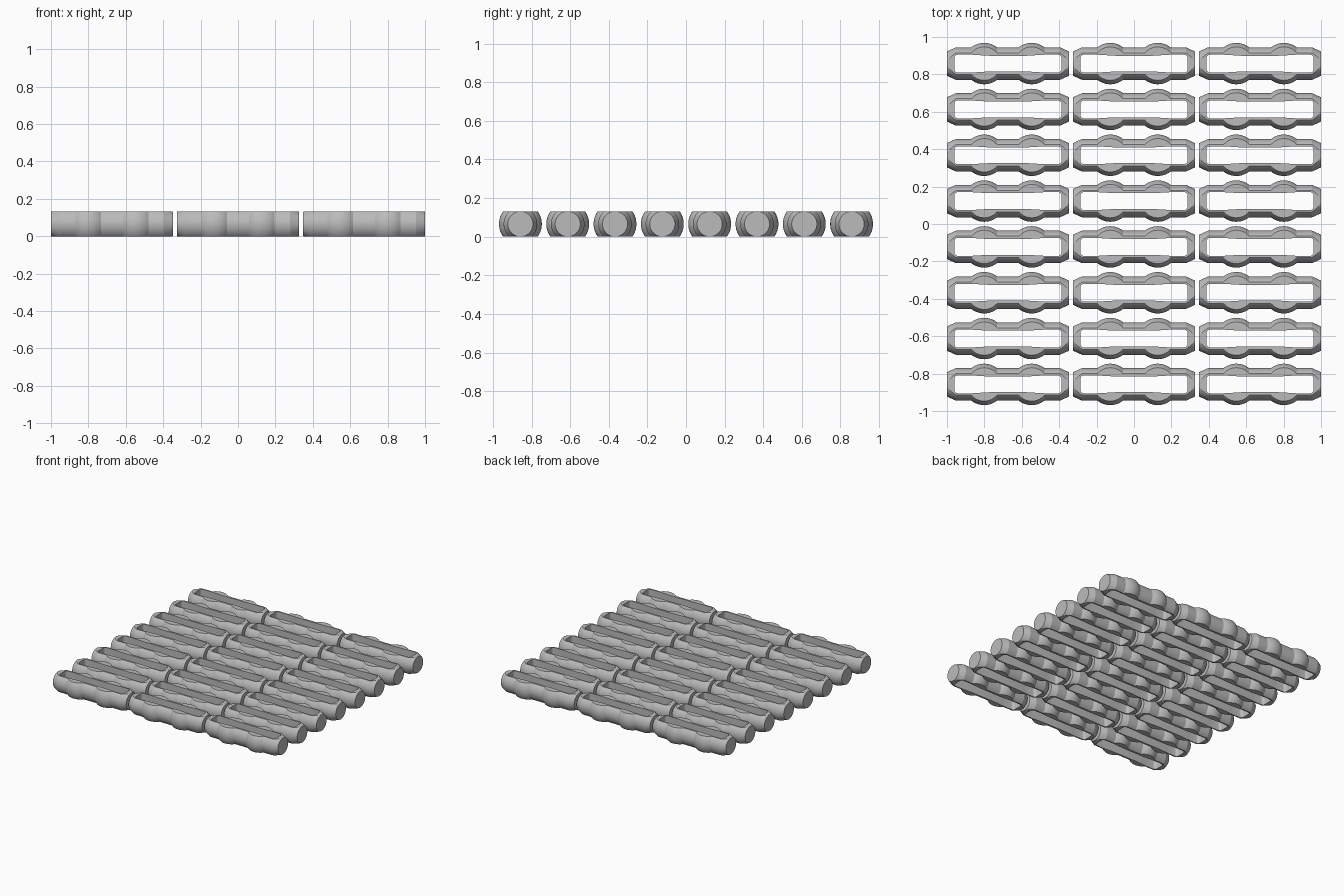
import bpy, bmesh, math
from mathutils import Vector

if "Cube" in bpy.data.objects:
    bpy.data.objects.remove(bpy.data.objects["Cube"])

HALF_L, HALF_H = 0.326, 0.0655       # half length and half height of one link
END_R, BODY_R, BALL_R, BALL_X = 0.0652, 0.087, 0.111, 0.127

grey = bpy.data.materials.new("grey")
grey.diffuse_color = (0.5, 0.5, 0.5, 1)
grey.use_nodes = True
grey.node_tree.nodes["Principled BSDF"].inputs["Base Color"].default_value = grey.diffuse_color


def new_object(name, bm):
    mesh = bpy.data.meshes.new(name)
    bmesh.ops.recalc_face_normals(bm, faces=bm.faces)
    bm.to_mesh(mesh)
    bm.free()
    obj = bpy.data.objects.new(name, mesh)
    bpy.context.collection.objects.link(obj)
    return obj


def link_profile():
    """Radius along x: tapered ends, plain shaft and two ball swellings."""
    spread = math.acos(BODY_R / BALL_R)
    right = [(BALL_X + BALL_R * math.sin(a), BALL_R * math.cos(a))
             for a in [spread * (i / 5 - 1) for i in range(11)]]
    right += [(HALF_L - 0.048, BODY_R), (HALF_L, END_R)]
    return [(-x, r) for x, r in reversed(right)] + right


# Turned body, trimmed flat above and below
SEG = 48
bm = bmesh.new()
rings = [[bm.verts.new((x, r * math.cos(2 * math.pi * (i + 0.5) / SEG),
                        r * math.sin(2 * math.pi * (i + 0.5) / SEG)))
          for i in range(SEG)] for x, r in link_profile()]
for a, b in zip(rings, rings[1:]):
    for i in range(SEG):
        j = (i + 1) % SEG
        bm.faces.new((a[i], a[j], b[j], b[i]))
bm.faces.new(rings[0])
bm.faces.new(rings[-1])
for side in (1, -1):
    geom = bm.verts[:] + bm.edges[:] + bm.faces[:]
    cut = bmesh.ops.bisect_plane(bm, geom=geom, dist=1e-6, plane_co=(0, 0, side * HALF_H),
                                 plane_no=(0, 0, side), clear_outer=True)
    edges = [e for e in cut["geom_cut"] if isinstance(e, bmesh.types.BMEdge)]
    bmesh.ops.holes_fill(bm, edges=edges, sides=0)
link = new_object("link", bm)
link.data.materials.append(grey)

# Long rounded slot, slightly narrower in the middle
SLOT_X, SLOT_Y, WAIST_Y, CORNER = 0.287, 0.048, 0.042, 0.02
quarter = [(0.10, WAIST_Y), (0.20, SLOT_Y)]
quarter += [(SLOT_X - CORNER + CORNER * math.sin(a), SLOT_Y - CORNER + CORNER * math.cos(a))
            for a in [math.pi / 2 * i / 5 for i in range(6)]]
half = quarter + [(x, -y) for x, y in reversed(quarter)]
outline = half + [(-x, -y) for x, y in half]
bm = bmesh.new()
base = bm.faces.new([bm.verts.new((x, y, -0.2)) for x, y in outline])
top = bmesh.ops.extrude_face_region(bm, geom=[base])["geom"]
bmesh.ops.translate(bm, vec=Vector((0, 0, 0.4)),
                    verts=[v for v in top if isinstance(v, bmesh.types.BMVert)])
cutter = new_object("slot_cutter", bm)
cutter.hide_render = True

bpy.context.view_layer.objects.active = link
link.select_set(True)
mod = link.modifiers.new("slot", 'BOOLEAN')
mod.object = cutter
mod.operation = 'DIFFERENCE'
mod.solver = 'EXACT'
bpy.ops.object.modifier_apply(modifier=mod.name)
bpy.data.objects.remove(cutter)
bpy.ops.object.shade_smooth_by_angle(angle=math.radians(20))

# Three columns by eight rows of links
for row in range(8):
    for col in range(3):
        obj = link if row == col == 0 else link.copy()
        if obj is not link:
            bpy.context.collection.objects.link(obj)
        obj.name = f"link_row{row + 1}_column{col + 1}"
        obj.location = ((col - 1) * 0.674, (row - 3.5) * 0.245, HALF_H)
